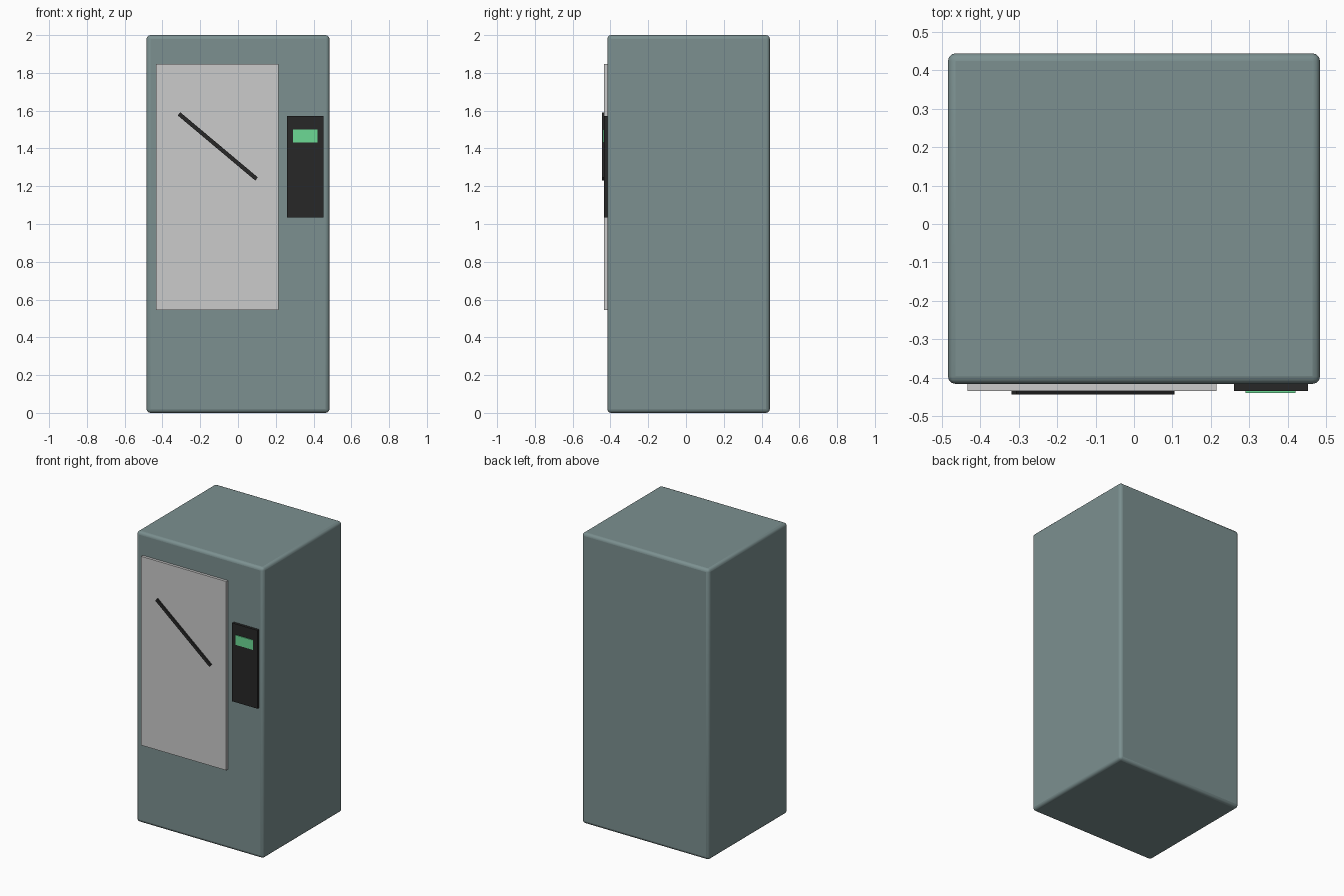
import bpy, math

if "Cube" in bpy.data.objects:
    bpy.data.objects.remove(bpy.data.objects["Cube"])


def paint(obj, name, color):
    mat = bpy.data.materials.get(name) or bpy.data.materials.new(name)
    mat.diffuse_color = (*color, 1)
    mat.use_nodes = True
    mat.node_tree.nodes["Principled BSDF"].inputs["Base Color"].default_value = mat.diffuse_color
    obj.data.materials.append(mat)


def box(name, x, y, z, bevel=0):
    """Box from (min, max) ranges on each axis."""
    ranges = (x, y, z)
    bpy.ops.mesh.primitive_cube_add(size=1, location=[(a + b) / 2 for a, b in ranges])
    obj = bpy.context.object
    obj.name = name
    obj.scale = [b - a for a, b in ranges]
    bpy.ops.object.transform_apply(location=False, rotation=False, scale=True)
    if bevel:
        mod = obj.modifiers.new("rounded_edges", 'BEVEL')
        mod.width = bevel
        mod.segments = 3
        bpy.ops.object.shade_smooth_by_angle(angle=math.radians(35))
    return obj


TEAL = (0.20, 0.28, 0.28)
BLACK = (0.02, 0.02, 0.02)

# Cabinet
cabinet = box("cabinet", (-0.484, 0.484), (-0.416, 0.444), (0, 2), bevel=0.02)
paint(cabinet, "teal_paint", TEAL)

# Display window, left plain grey
box("display_window", (-0.433, 0.214), (-0.434, -0.408), (0.546, 1.846))

# Diagonal bar across the window
bar = box("window_bar", (-0.375, 0.161), (-0.444, -0.433), (1.4, 1.4215))
bar.rotation_euler.y = math.radians(40)
paint(bar, "black", BLACK)

# Control panel and its screen
panel = box("control_panel", (0.26, 0.453), (-0.434, -0.408), (1.034, 1.573))
paint(panel, "black", BLACK)
screen = box("panel_screen", (0.29, 0.42), (-0.439, -0.43), (1.432, 1.499))
paint(screen, "green_display", (0.15, 0.70, 0.30))
